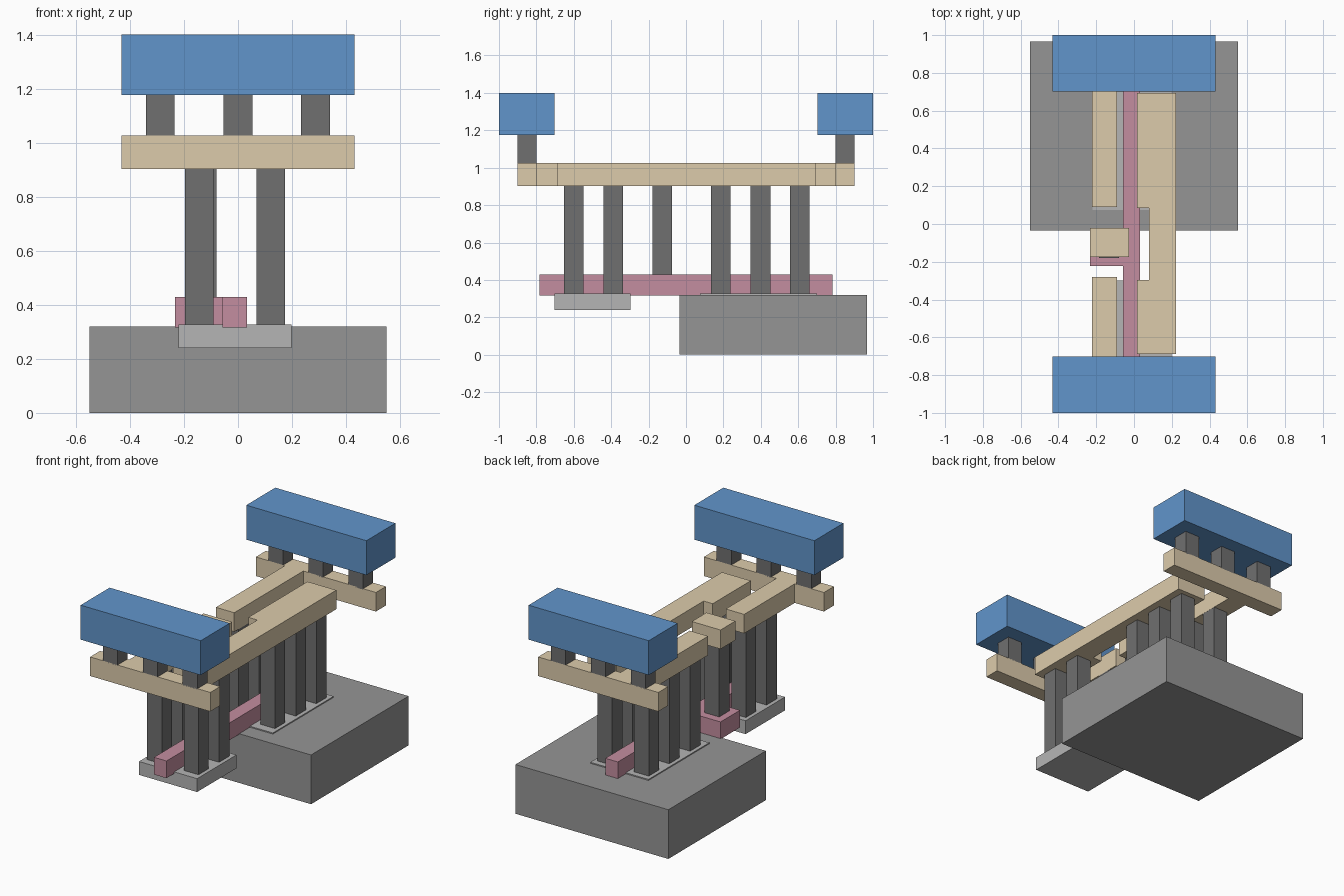
import bpy, bmesh

if "Cube" in bpy.data.objects:
    bpy.data.objects.remove(bpy.data.objects["Cube"])

def material(name, rgb):
    m = bpy.data.materials.new(name)
    m.diffuse_color = (*rgb, 1)
    m.use_nodes = True
    m.node_tree.nodes["Principled BSDF"].inputs["Base Color"].default_value = m.diffuse_color
    return m

SAND = material("sand", (0.72, 0.60, 0.41))
PINK = material("pink", (0.55, 0.27, 0.35))
BLUE = material("blue", (0.12, 0.30, 0.60))
DARK = material("dark_grey", (0.16, 0.16, 0.16))
MID = material("mid_grey", (0.30, 0.30, 0.30))
LIGHT = material("light_grey", (0.46, 0.46, 0.46))

def prism(name, outline, z0, z1, mat):
    """Extrude an xy outline (counter-clockwise) from z0 to z1."""
    bm = bmesh.new()
    face = bm.faces.new([bm.verts.new((x, y, z0)) for x, y in outline])
    ext = bmesh.ops.extrude_face_region(bm, geom=[face])
    top = [v for v in ext["geom"] if isinstance(v, bmesh.types.BMVert)]
    bmesh.ops.translate(bm, vec=(0, 0, z1 - z0), verts=top)
    bmesh.ops.recalc_face_normals(bm, faces=bm.faces)
    me = bpy.data.meshes.new(name)
    bm.to_mesh(me)
    bm.free()
    ob = bpy.data.objects.new(name, me)
    bpy.context.collection.objects.link(ob)
    me.materials.append(mat)
    return ob

def box(name, x0, x1, y0, y1, z0, z1, mat):
    return prism(name, [(x0, y0), (x1, y0), (x1, y1), (x0, y1)], z0, z1, mat)

# Base block and the two thin pads
box("base_block", -0.55, 0.55, -0.035, 0.967, 0, 0.32, MID)
box("front_pad", -0.22, 0.198, -0.703, -0.298, 0.24, 0.327, LIGHT)
box("back_pad", -0.22, 0.198, 0.075, 0.70, 0.24, 0.327, LIGHT)

# Pink bar with its side tab
prism("pink_bar", [(-0.057, -0.782), (0.033, -0.782), (0.033, 0.782), (-0.057, 0.782),
                   (-0.057, -0.022), (-0.233, -0.022), (-0.233, -0.222), (-0.057, -0.222)],
      0.316, 0.428, PINK)

# Tall posts in two rows, plus the shorter post on the tab
for i, y in enumerate((-0.601, -0.389, 0.185, 0.398, 0.609)):
    for side, x in (("left", -0.143), ("right", 0.121)):
        box(f"{side}_post_{i + 1}", x - 0.0525, x + 0.0525, y - 0.0525, y + 0.0525, 0.32, 0.91, DARK)
box("tab_post", -0.186, -0.08, -0.18, -0.075, 0.42, 0.91, DARK)

# Sand-coloured beams
Z0, Z1 = 0.902, 1.026
prism("notched_beam", [(0.015, -0.687), (0.222, -0.687), (0.222, 0.693), (0.015, 0.693),
                       (0.015, 0.085), (0.08, 0.085), (0.08, -0.296), (0.015, -0.296)], Z0, Z1, SAND)
box("tab_plate", -0.233, -0.026, -0.174, -0.022, Z0, Z1, SAND)
box("front_left_beam", -0.222, -0.09, -0.80, -0.28, Z0, Z1, SAND)
box("back_left_beam", -0.222, -0.09, 0.09, 0.80, Z0, Z1, SAND)

# Cross rails, short posts and blue top blocks at both ends
for end, s in (("front", -1), ("back", 1)):
    ya, yb = sorted((0.80 * s, 0.902 * s))
    box(f"{end}_rail", -0.432, 0.432, ya, yb, Z0, Z1, SAND)
    for i, x in enumerate((-0.288, 0, 0.287)):
        box(f"{end}_short_post_{i + 1}", x - 0.053, x + 0.053, ya, yb, 1.02, 1.18, DARK)
    ya, yb = sorted((0.702 * s, 1.0 * s))
    box(f"{end}_top_block", -0.432, 0.432, ya, yb, 1.176, 1.4, BLUE)
